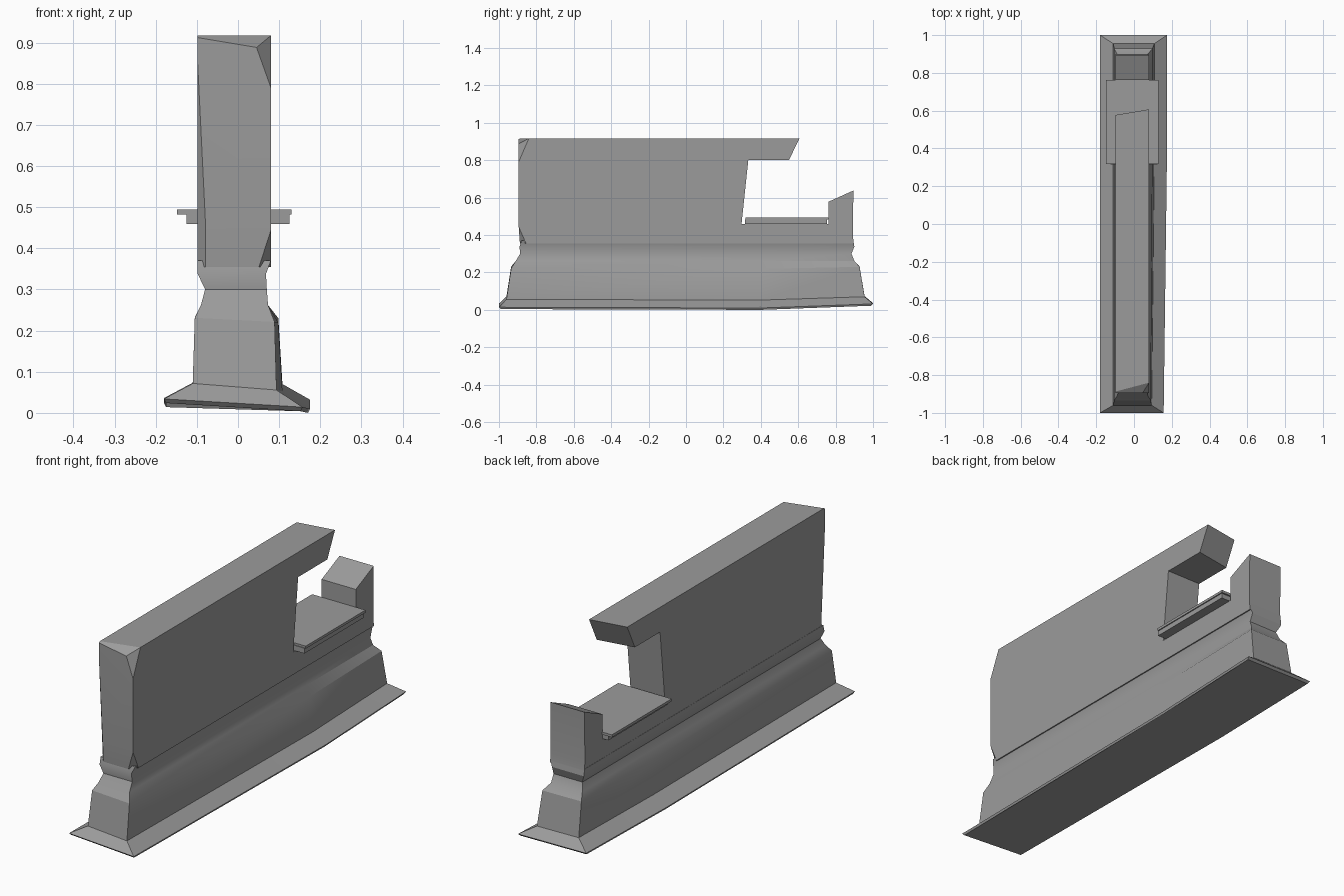
import bpy, bmesh, math
from mathutils import Vector

cube = bpy.data.objects.get("Cube")
if cube:
    bpy.data.objects.remove(cube)

GREY = (0.33, 0.33, 0.33, 1)
stone = bpy.data.materials.new("grey stone")
stone.use_nodes = True
stone.diffuse_color = GREY
stone.node_tree.nodes["Principled BSDF"].inputs["Base Color"].default_value = GREY


def finish(bm, name):
    bmesh.ops.recalc_face_normals(bm, faces=bm.faces)
    mesh = bpy.data.meshes.new(name)
    bm.to_mesh(mesh)
    bm.free()
    mesh.materials.append(stone)
    obj = bpy.data.objects.new(name, mesh)
    bpy.context.collection.objects.link(obj)
    bpy.ops.object.select_all(action='DESELECT')
    obj.select_set(True)
    bpy.context.view_layer.objects.active = obj
    bpy.ops.object.shade_smooth_by_angle(angle=math.radians(25))
    return obj


def bridge(bm, rings):
    """Join equal rings of vertices and cap both ends."""
    n = len(rings[0])
    for a, b in zip(rings, rings[1:]):
        for i in range(n):
            j = (i + 1) % n
            bm.faces.new((a[i], a[j], b[j], b[i]))
    bm.faces.new(rings[0])
    bm.faces.new(rings[-1])


def chamfer(bm, a, b, c, corner):
    """Slice off the side of plane abc that holds the corner."""
    a, b, c, corner = map(Vector, (a, b, c, corner))
    normal = (b - a).cross(c - a).normalized()
    if normal.dot(corner - a) < 0:
        normal = -normal
    geom = bm.verts[:] + bm.edges[:] + bm.faces[:]
    cut = bmesh.ops.bisect_plane(bm, geom=geom, plane_co=a, plane_no=normal,
                                 clear_outer=True)["geom_cut"]
    edges = [e for e in cut if isinstance(e, bmesh.types.BMEdge) and e.is_boundary]
    bmesh.ops.holes_fill(bm, edges=edges, sides=0)


def box(name, x0, x1, y0, y1, z0, z1):
    bm = bmesh.new()
    bridge(bm, [[bm.verts.new(p) for p in ((x0, y0, z), (x1, y0, z),
                                           (x1, y1, z), (x0, y1, z))]
                for z in (z0, z1)])
    return finish(bm, name)


# Moulded plinth: z, left and right x, front and back y, tilt of the ring
RINGS = [
    (0.012, -0.175, 0.16, -0.99, 0.99, 1),
    (0.022, -0.18, 0.165, -1.0, 1.0, 1),
    (0.062, -0.11, 0.10, -0.96, 0.955, 0.8),
    (0.225, -0.105, 0.093, -0.935, 0.928, 0.5),
    (0.262, -0.09, 0.073, -0.91, 0.90, 0),
    (0.300, -0.08, 0.07, -0.887, 0.885, 0),
    (0.338, -0.098, 0.068, -0.89, 0.90, 0),
    (0.370, -0.099, 0.08, -0.88, 0.895, 0),
]
bm = bmesh.new()
rings = []
for z, x0, x1, y0, y1, t in RINGS:
    rings.append([bm.verts.new(p) for p in (
        (x0, y0, z + 0.012 * t), (x1 - 0.008 * t, y0, z - 0.008 * t),
        (x1 + 0.01 * t, 0.4, z - 0.012 * t),
        (x1 + 0.01 * t, y1, z + 0.01 * t), (x0, y1, z + 0.014 * t),
        (x0, 0.4, z + 0.002 * t))])
bridge(bm, rings)
finish(bm, "moulded_plinth")

# Wall with an open notch, overhanging beam and end post
OUTLINE = [(-0.888, 0.355), (-0.895, 0.45), (-0.895, 0.917), (0.592, 0.917),
           (0.535, 0.80), (0.333, 0.80), (0.297, 0.46), (0.762, 0.46),
           (0.762, 0.578), (0.895, 0.638), (0.892, 0.40), (0.897, 0.355)]
bm = bmesh.new()
sides = [[bm.verts.new((x, y + (skew if 0.5 < y < 0.6 else 0), z))
          for y, z in OUTLINE] for x, skew in ((-0.098, -0.015), (0.08, 0.015))]
bridge(bm, sides)
chamfer(bm, (0.045, -0.895, 0.888), (0.08, -0.84, 0.917), (0.08, -0.895, 0.79),
        (0.08, -0.895, 0.917))
chamfer(bm, (-0.098, -0.895, 0.912), (0.045, -0.895, 0.888), (0.08, -0.84, 0.917),
        (0, -0.895, 0.917))
chamfer(bm, (0.08, -0.895, 0.445), (0.045, -0.895, 0.355), (0.08, -0.855, 0.355),
        (0.08, -0.895, 0.355))
chamfer(bm, (-0.098, -0.895, 0.85), (-0.078, -0.895, 0.44), (-0.098, -0.87, 0.44),
        (-0.098, -0.895, 0.44))
finish(bm, "notched_wall")

# Counter across the notch
box("counter_support", -0.125, 0.125, 0.315, 0.755, 0.459, 0.484)
box("counter_top", -0.148, 0.13, 0.318, 0.763, 0.482, 0.494)
